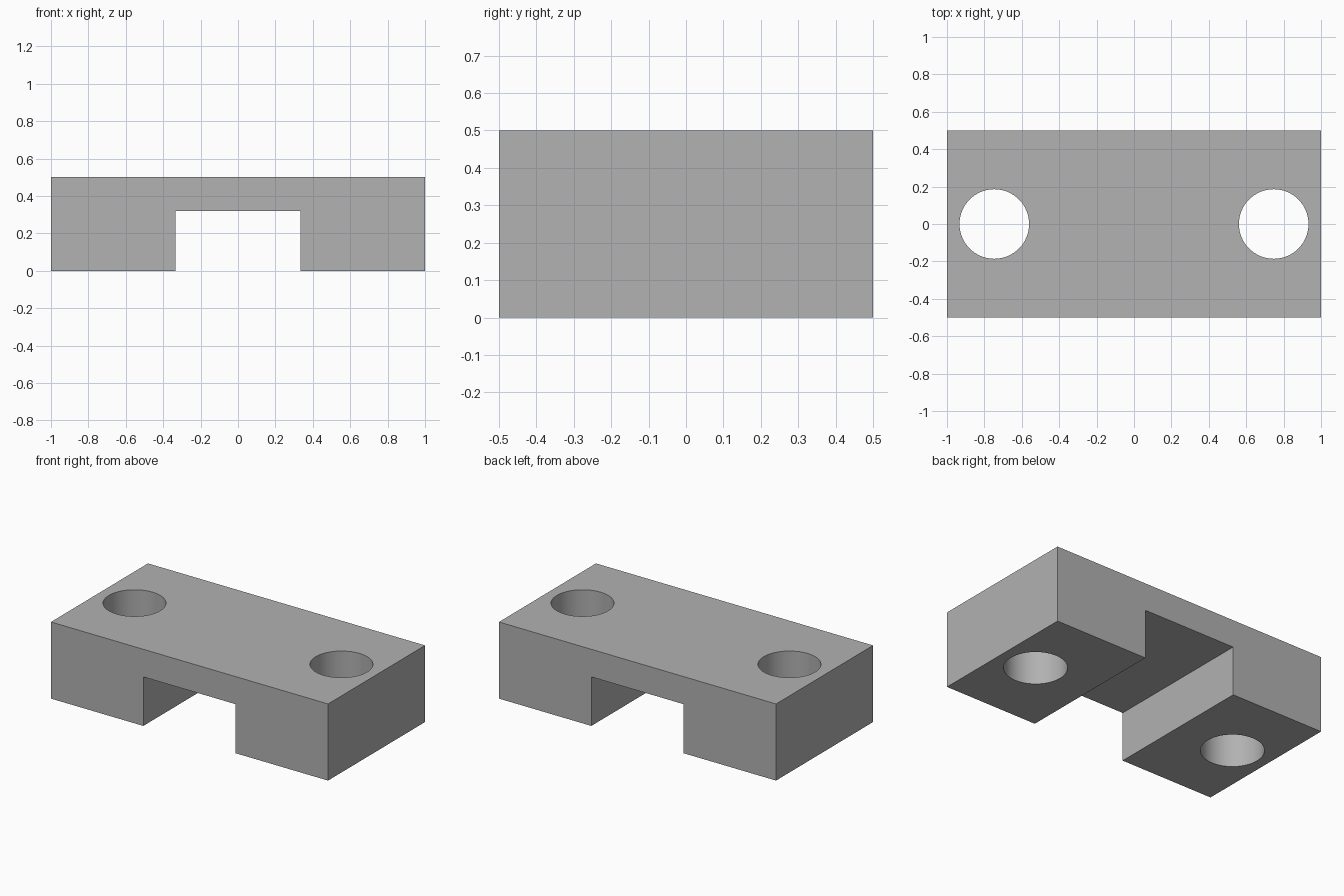
import bpy
import bmesh
from math import radians

default = bpy.data.objects.get("Cube")
if default:
    bpy.data.objects.remove(default, do_unlink=True)

LENGTH, DEPTH, HEIGHT = 2.0, 1.0, 0.5
SLOT_HALF, SLOT_TOP = 1 / 3, 0.32
HOLE_X, HOLE_RADIUS = 0.747, 0.186

# Plain grey finish
grey = bpy.data.materials.new("plain grey")
grey.use_nodes = True
colour = (0.445, 0.445, 0.445, 1)
grey.diffuse_color = colour
grey.node_tree.nodes["Principled BSDF"].inputs["Base Color"].default_value = colour

# Bridge block: slotted front profile extruded through the depth
half = [(SLOT_HALF, SLOT_TOP), (SLOT_HALF, 0), (LENGTH / 2, 0), (LENGTH / 2, HEIGHT)]
profile = half + [(-x, z) for x, z in reversed(half)]
bm = bmesh.new()
face = bm.faces.new([bm.verts.new((x, -DEPTH / 2, z)) for x, z in profile])
extruded = bmesh.ops.extrude_face_region(bm, geom=[face])
back = [g for g in extruded["geom"] if isinstance(g, bmesh.types.BMVert)]
bmesh.ops.translate(bm, verts=back, vec=(0, DEPTH, 0))
bmesh.ops.recalc_face_normals(bm, faces=bm.faces)
mesh = bpy.data.meshes.new("bridge_block")
bm.to_mesh(mesh)
bm.free()
block = bpy.data.objects.new("bridge_block", mesh)
bpy.context.collection.objects.link(block)
mesh.materials.append(grey)


def drill(name, x):
    """Cut a vertical round hole right through the block."""
    bpy.ops.mesh.primitive_cylinder_add(
        vertices=64, radius=HOLE_RADIUS, depth=HEIGHT * 2, location=(x, 0, HEIGHT / 2))
    cutter = bpy.context.object
    cutter.name = name
    cutter.hide_render = True
    cutter.data.materials.append(grey)
    cut = block.modifiers.new(name, "BOOLEAN")
    cut.operation = "DIFFERENCE"
    cut.solver = "EXACT"
    cut.object = cutter
    bpy.ops.object.select_all(action="DESELECT")
    block.select_set(True)
    bpy.context.view_layer.objects.active = block
    bpy.ops.object.modifier_apply(modifier=cut.name)
    bpy.data.objects.remove(cutter, do_unlink=True)


# Bolt holes, one in each foot
drill("left_hole", HOLE_X)
drill("right_hole", -HOLE_X)

# Smooth hole walls, crisp block edges
bpy.ops.object.shade_smooth_by_angle(angle=radians(30))
